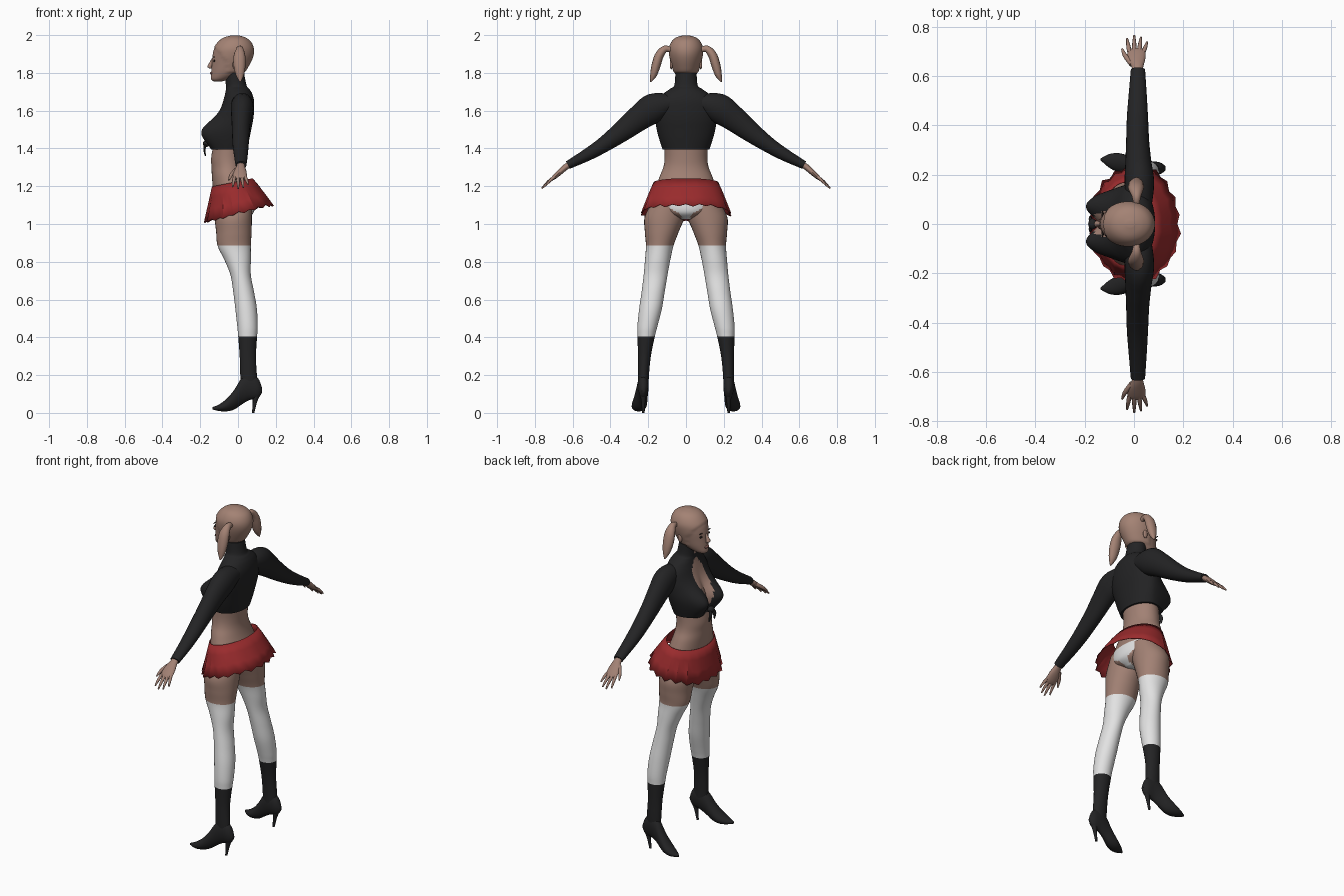
import bpy, bmesh, math, random
from mathutils import Vector

random.seed(4)
X, Y, Z = Vector((1, 0, 0)), Vector((0, 1, 0)), Vector((0, 0, 1))


def material(name, rgb):
    m = bpy.data.materials.new(name)
    m.diffuse_color = (*rgb, 1)
    return m


SKIN = material("skin", (0.36, 0.22, 0.175))
HAIR = material("hair", (0.37, 0.225, 0.175))
BLACK = material("black_cloth", (0.017, 0.017, 0.018))
RED = material("red_cloth", (0.32, 0.024, 0.026))
WHITE = material("white_cloth", (0.76, 0.76, 0.76))
DARK = material("dark_eye", (0.02, 0.014, 0.012))
LIP = material("lip", (0.25, 0.11, 0.095))


def finish(name, bm, mats, rule=None, smooth=True, angle=50):
    bmesh.ops.recalc_face_normals(bm, faces=bm.faces)
    if rule:
        for f in bm.faces:
            f.material_index = rule(f.calc_center_median())
    me = bpy.data.meshes.new(name)
    bm.to_mesh(me)
    bm.free()
    for m in mats:
        me.materials.append(m)
    ob = bpy.data.objects.new(name, me)
    bpy.context.collection.objects.link(ob)
    if smooth:
        bpy.ops.object.select_all(action='DESELECT')
        ob.select_set(True)
        bpy.context.view_layer.objects.active = ob
        bpy.ops.object.shade_smooth_by_angle(angle=math.radians(angle))
    return ob


def spline(rows, steps):
    """Catmull-Rom resampling of tuples."""
    out = []
    for i in range(len(rows) - 1):
        p = [rows[max(i - 1, 0)], rows[i], rows[i + 1], rows[min(i + 2, len(rows) - 1)]]
        for k in range(steps):
            t = k / steps
            out.append([0.5 * (2 * b + (c - a) * t + (2 * a - 5 * b + 4 * c - d) * t * t
                               + (3 * b - a - 3 * c + d) * t ** 3) for a, b, c, d in zip(*p)])
    return out + [list(rows[-1])]


def loft(name, rows, mats, rule=None, u=X, v=None, n=24, steps=4, shape=None):
    """Elliptical rings (x, y, z, radius_u, radius_v) skinned along a path."""
    pts = spline(rows, steps)
    bm, rings = bmesh.new(), []
    for i, (x, y, z, a, b) in enumerate(pts):
        t = Vector(pts[min(i + 1, len(pts) - 1)][:3]) - Vector(pts[max(i - 1, 0)][:3])
        w = v or t.cross(u).normalized()
        a, b = max(a, 0.001), max(b, 0.001)
        ring = []
        for k in range(n):
            q = 2 * math.pi * k / n
            co = Vector((x, y, z)) + u * (a * math.cos(q)) + w * (b * math.sin(q))
            ring.append(bm.verts.new(shape(co, math.cos(q)) if shape else co))
        rings.append(ring)
    for r, s in zip(rings, rings[1:]):
        for k in range(n):
            bm.faces.new((r[k], r[(k + 1) % n], s[(k + 1) % n], s[k]))
    bm.faces.new(rings[0])
    bm.faces.new(rings[-1])
    return finish(name, bm, mats, rule)


def body(rows):
    """(z, front x, back x, half width) -> loft rows."""
    return [((f + k) / 2, 0, z, (k - f) / 2, w) for z, f, k, w in rows]


def blob(name, loc, size, mat):
    bm = bmesh.new()
    bmesh.ops.create_uvsphere(bm, u_segments=16, v_segments=10, radius=1)
    for p in bm.verts:
        p.co = Vector(loc) + Vector([c * s for c, s in zip(p.co, size)])
    return finish(name, bm, [mat])


# Midriff and hips, with white briefs
loft("hips", body([(1.025, -.05, .04, .03), (1.06, -.1, .082, .13), (1.12, -.125, .085, .172),
                   (1.18, -.132, .068, .162), (1.25, -.138, .045, .14), (1.30, -.14, .035, .12),
                   (1.35, -.142, .035, .113), (1.42, -.13, .04, .115)]), [SKIN, WHITE],
     lambda c: int(c.z < 1.135 and abs(c.y) < .022 + 1.5 * max(c.z - 1.045, 0)), n=64, steps=6)


# Cropped top with raised collar, rounded bust and open neckline
def bust(co, front):
    if front < 0:
        g = math.exp(-((abs(co.y) - .08) / .05) ** 2 / 2 - ((co.z - 1.485) / .06) ** 2 / 2)
        co.x -= .095 * g * min(1, -front * 1.6)
    return co


def neckline(c):
    pts = [(1.43, .008), (1.5, .03), (1.58, .055), (1.66, .045), (1.71, .012)]
    if c.x > -.04:
        return 0
    for (z0, w0), (z1, w1) in zip(pts, pts[1:]):
        if z0 <= c.z < z1:
            return int(abs(c.y) < w0 + (w1 - w0) * (c.z - z0) / (z1 - z0))
    return 0


loft("cropped_top", body([(1.395, -.125, .048, .124), (1.45, -.115, .06, .142), (1.5, -.11, .07, .155),
                          (1.55, -.1, .08, .163), (1.6, -.09, .085, .166), (1.65, -.078, .085, .155),
                          (1.69, -.068, .075, .12), (1.715, -.064, .06, .085), (1.735, -.064, .045, .062),
                          (1.8, -.068, .032, .056)]), [BLACK, SKIN], neckline, n=96, steps=6, shape=bust)

# Front knot with hanging ends
blob("knot", (-.168, 0, 1.425), (.018, .022, .018), BLACK)

# Neck and head with hair
loft("neck", [(-.02, 0, 1.74, .045, .048), (-.025, 0, 1.83, .045, .05)], [SKIN])


def hair_zone(c):
    return c.x > -.055 - max(0, c.z - 1.86) * .9 and c.z > 1.80 or c.z > 1.945


def hair_lift(co, front):
    if hair_zone(co):
        co += (co - Vector((-.02, 0, 1.88))).normalized() * .004
    return co


loft("head", body([(1.755, -.13, -.085, .018), (1.768, -.143, -.04, .038), (1.8, -.142, .025, .06),
                   (1.84, -.139, .055, .073), (1.89, -.135, .078, .085), (1.93, -.125, .08, .087),
                   (1.965, -.1, .064, .072), (1.985, -.07, .035, .048), (1.995, -.03, 0, .012)]),
     [SKIN, HAIR], lambda c: int(hair_zone(c)), n=48, steps=5, shape=hair_lift)

# Face
loft("nose", [(-.134, 0, 1.875, .006, .006), (-.143, 0, 1.85, .011, .009),
              (-.15, 0, 1.832, .012, .014), (-.14, 0, 1.822, .008, .01)], [SKIN], n=12)
blob("lips", (-.14, 0, 1.797), (.008, .02, .008), LIP)

for s, side in ((1, "left"), (-1, "right")):
    blob(side + "_eye", (-.126, s * .035, 1.864), (.005, .014, .006), DARK)
    blob(side + "_brow", (-.127, s * .036, 1.884), (.004, .018, .0025), DARK)
    blob(side + "_ear", (-.015, s * .078, 1.845), (.014, .008, .026), SKIN)
    # Bunched hair
    loft(side + "_pigtail", [(.01, s * .075, 1.92, .012, .012), (.01, s * .11, 1.927, .018, .018),
                             (.008, s * .14, 1.895, .03, .023), (.008, s * .157, 1.845, .032, .024),
                             (.01, s * .172, 1.79, .022, .018), (.012, s * .187, 1.752, .003, .003)],
         [HAIR], n=12)
    loft(side + "_knot_end", [(-.17, s * .008, 1.425, .008, .012), (-.178, s * .02, 1.395, .006, .014),
                              (-.172, s * .026, 1.36, .003, .004)], [BLACK], n=8)
    # Sleeve
    loft(side + "_sleeve", [(.02, s * .06, 1.645, .05, .04), (.022, s * .165, 1.617, .06, .077),
                            (.018, s * .25, 1.56, .053, .068), (.015, s * .33, 1.497, .047, .056),
                            (.014, s * .43, 1.424, .043, .042), (.015, s * .52, 1.368, .037, .033),
                            (.016, s * .625, 1.312, .029, .022)], [BLACK])
    # Hand
    loft(side + "_palm", [(.015, s * .6, 1.325, .02, .016), (.014, s * .635, 1.303, .023, .016),
                          (.01, s * .665, 1.277, .035, .015), (.01, s * .695, 1.25, .037, .012),
                          (.01, s * .708, 1.238, .03, .008)], [SKIN], n=16)
    for i, (x0, x1, y1, z1) in enumerate([(-.018, -.028, .752, 1.197), (.001, .001, .764, 1.188),
                                          (.02, .028, .757, 1.192), (.038, .053, .738, 1.208)]):
        loft(f"{side}_finger_{i + 1}", [(x0, s * .695, 1.25, .009, .009),
                                        ((x0 + x1) / 2, s * (y1 + .695) / 2, (z1 + 1.25) / 2 + .004, .0085, .008),
                                        (x1, s * y1, z1, .004, .004)], [SKIN], n=8)
    loft(side + "_thumb", [(-.008, s * .645, 1.29, .012, .012), (-.034, s * .68, 1.262, .011, .01),
                           (-.048, s * .71, 1.232, .004, .004)], [SKIN], n=8)
    # Leg: bare thigh, white stocking, black boot shaft
    loft(side + "_leg", [(-.02, s * .09, 1.13, .09, .08), (-.025, s * .113, 1.04, .098, .105),
                         (-.022, s * .128, .96, .094, .09), (-.02, s * .139, .885, .088, .073),
                         (-.002, s * .15, .81, .07, .067), (.014, s * .161, .73, .054, .063),
                         (.03, s * .174, .64, .055, .061), (.043, s * .188, .55, .057, .06),
                         (.05, s * .204, .46, .054, .053), (.051, s * .211, .405, .05, .046),
                         (.052, s * .22, .3, .043, .034), (.056, s * .225, .2, .044, .029),
                         (.06, s * .225, .13, .045, .026)], [SKIN, WHITE, BLACK],
         lambda c: 0 if c.z > .886 else 1 if c.z > .405 else 2, v=Y, n=32, steps=6)
    # Pointed shoe: (x, y, top z, bottom z, half width)
    shoe = [(.128, .226, .132, .108, .008), (.105, .226, .185, .078, .024), (.06, .227, .21, .068, .029),
            (.02, .232, .185, .045, .031), (-.02, .24, .122, .018, .036), (-.06, .248, .075, .008, .039),
            (-.1, .256, .045, .01, .028), (-.135, .262, .03, .018, .004)]
    loft(side + "_shoe", [(x, s * y, (t + b) / 2, w, (t - b) / 2) for x, y, t, b, w in shoe],
         [BLACK], u=Y, v=Z, n=20)
    loft(side + "_heel", [(.1, s * .226, .11, .024, .02), (.09, s * .226, .06, .012, .011),
                          (.08, s * .226, 0, .006, .007)], [BLACK], v=Y, n=12)

# Flared skirt with irregular folds, lower in front
bm, rings, n = bmesh.new(), [], 40
wave = [random.uniform(-1, 1) * .4 + (.6 if k % 2 else -.6) for k in range(n)]
for t in (0, .3, .65, 1):
    ring = []
    for k in range(n):
        q = 2 * math.pi * k / n
        g = t ** .9
        r = 1 + .055 * wave[k] * t
        cx, a, b = -.03 + .034 * g, .108 + .072 * g, .172 + .066 * g
        z = 1.22 + .022 * math.cos(q) + t * (-.163 + .025 * math.cos(q) + .01 * wave[(k + 3) % n])
        ring.append(bm.verts.new((cx + a * r * math.cos(q), b * r * math.sin(q), z)))
    rings.append(ring)
for r, s in zip(rings, rings[1:]):
    for k in range(n):
        bm.faces.new((r[k], r[(k + 1) % n], s[(k + 1) % n], s[k]))
skirt = finish("skirt", bm, [RED], angle=25)
skirt.modifiers.new("thickness", 'SOLIDIFY').thickness = .004
